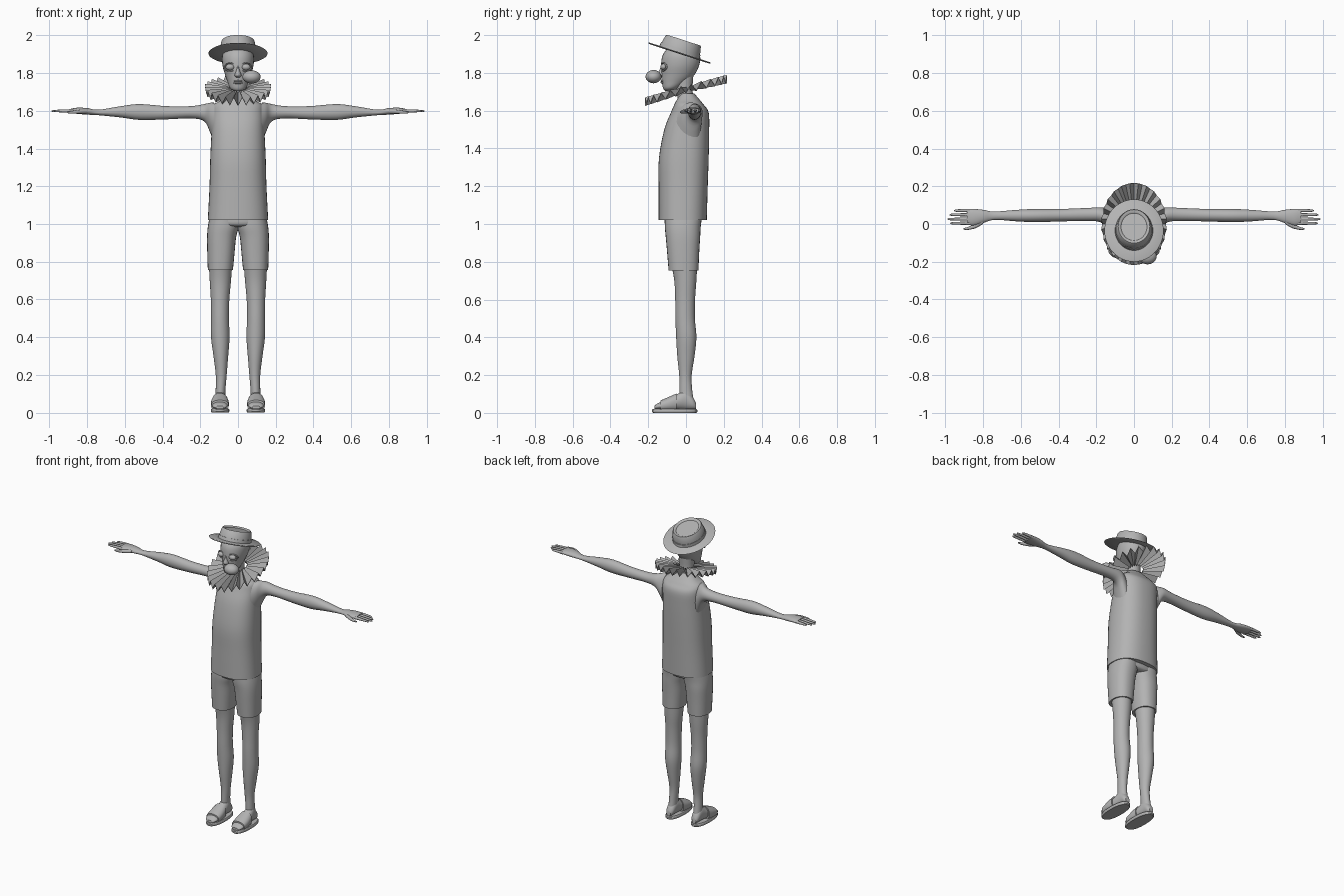
import bpy, bmesh, math
from mathutils import Vector, Matrix

cube = bpy.data.objects.get("Cube")
if cube:
    bpy.data.objects.remove(cube)

grey = bpy.data.materials.new("plain_grey")
grey.use_nodes = True
tone = (.45, .45, .45, 1)
grey.diffuse_color = tone
grey.node_tree.nodes["Principled BSDF"].inputs["Base Color"].default_value = tone


def finish(name, bm, angle=40):
    """Turn a bmesh into a named object, smooth below the given angle."""
    bmesh.ops.recalc_face_normals(bm, faces=bm.faces)
    mesh = bpy.data.meshes.new(name)
    bm.to_mesh(mesh)
    bm.free()
    mesh.materials.append(grey)
    obj = bpy.data.objects.new(name, mesh)
    bpy.context.collection.objects.link(obj)
    bpy.ops.object.select_all(action="DESELECT")
    obj.select_set(True)
    bpy.context.view_layer.objects.active = obj
    if angle:
        bpy.ops.object.shade_smooth_by_angle(angle=math.radians(angle))
    return obj


def bridge(bm, rings, cap=True, closed=True):
    for low, high in zip(rings, rings[1:]):
        count = len(low)
        for i in range(count if closed else count - 1):
            j = (i + 1) % count
            bm.faces.new((low[i], low[j], high[j], high[i]))
    if cap:
        bm.faces.new(rings[0])
        bm.faces.new(rings[-1])


def smooth_rows(rows, steps):
    """Catmull-Rom blend between neighbouring cross-sections."""
    rows = [Vector(r) for r in rows]
    out = []
    for i in range(len(rows) - 1):
        p, q = rows[i], rows[i + 1]
        m = (q - rows[i - 1]) / 2 if i else q - p
        n = (rows[i + 2] - p) / 2 if i + 2 < len(rows) else q - p
        for k in range(steps):
            t = k / steps
            s = t * t
            c = s * t
            out.append(p * (2*c - 3*s + 1) + m * (c - 2*s + t) + q * (3*s - 2*c) + n * (c - s))
    return out + [rows[-1]]


def loft(name, axis, rows, side=1, power=2, steps=4, count=28):
    """Rows hold the place along the axis, then min and max of the other two."""
    bm = bmesh.new()
    rings = []
    for t, a0, a1, b0, b1 in smooth_rows(rows, steps):
        ring = []
        for i in range(count):
            ang = math.tau * i / count
            c, s = math.cos(ang), math.sin(ang)
            a = (a0 + a1) / 2 + (a1 - a0) / 2 * math.copysign(abs(c) ** (2 / power), c)
            b = (b0 + b1) / 2 + (b1 - b0) / 2 * math.copysign(abs(s) ** (2 / power), s)
            x, y, z = {"x": (t, a, b), "y": (a, t, b), "z": (a, b, t)}[axis]
            ring.append(bm.verts.new((x * side, y, z)))
        rings.append(ring)
    bridge(bm, rings)
    return finish(name, bm)


def centred(rows):
    """Expand (height, half width, front, back) to a symmetric loft row."""
    return [(z, -w, w, f, b) for z, w, f, b in rows]


def ball(name, place, radii):
    bm = bmesh.new()
    bmesh.ops.create_uvsphere(bm, u_segments=24, v_segments=14, radius=1,
                              matrix=Matrix.LocRotScale(Vector(place), None, Vector(radii)))
    return finish(name, bm)


def revolve(name, profile, place, tilt, stretch, count=48):
    """Turn a (radius, height) profile into an oval, tilted solid."""
    bm = bmesh.new()
    rings = [[bm.verts.new((r * stretch * math.cos(math.tau * i / count),
                            r * math.sin(math.tau * i / count), h)) for i in range(count)]
             for r, h in profile]
    bridge(bm, rings)
    obj = finish(name, bm)
    obj.location = place
    obj.rotation_euler.x = math.radians(tilt)
    return obj


# Sleeveless shirt
loft("shirt", "z", centred([
    (1.02, .16, -.145, .11), (1.2, .151, -.145, .115), (1.35, .147, -.143, .12),
    (1.5, .14, -.115, .123), (1.59, .137, -.08, .12), (1.63, .13, -.063, .095),
    (1.655, .095, -.05, .075), (1.69, .055, -.03, .045)]), power=2.4, count=40)

# Neck and head
loft("neck", "z", centred([(1.64, .055, -.04, .055), (1.7, .045, -.05, .035),
                           (1.8, .05, -.07, .04)]))
loft("head", "z", centred([
    (1.705, .018, -.112, -.07), (1.72, .042, -.122, -.04), (1.755, .056, -.128, .01),
    (1.79, .068, -.13, .045), (1.84, .082, -.132, .07), (1.89, .084, -.125, .075),
    (1.93, .07, -.1, .06)]))
loft("bridge_of_nose", "z", centred([(1.778, .012, -.135, -.1), (1.79, .018, -.15, -.1),
                                     (1.82, .009, -.138, -.1), (1.85, .006, -.13, -.1)]))
for part, height in (("lower_lip", 1.748), ("upper_lip", 1.757)):
    ball(part, (0, -.124, height), (.024, .011, .006))
ball("clown_nose", (.072, -.172, 1.78), (.048, .042, .035))

# Tilted straw hat
seat = (0, -.035, 1.905)
revolve("hat_brim", [(.08, -.004), (.168, -.004), (.174, 0), (.168, .004), (.08, .004)],
        seat, -18, .9)
revolve("hat_crown", [(.11, 0), (.107, .025), (.098, .066), (.093, .072), (.083, .07),
                      (.076, .064)], seat, -18, .9)
revolve("hat_band", [(.112, .003), (.1095, .024), (.09, .024)], seat, -18, .9)

# Pleated collar
bm = bmesh.new()
pleats = 24
inner, outer = [], []
for i in range(pleats * 2):
    ang = math.tau * i / (pleats * 2)
    fold = 1 if i % 2 else -1
    for ring, rx, ry, depth in ((inner, .05, .05, .008), (outer, .172, .217, .021)):
        x, y = rx * math.cos(ang), ry * math.sin(ang)
        y += .01 if ring is inner else 0
        slope = .25 if y > 0 else .3
        ring.append(bm.verts.new((x * (1 + fold * .02), y, 1.713 + slope * y + fold * depth)))
bridge(bm, [inner, outer], cap=False)
ruff = finish("pleated_collar", bm, 0)
thick = ruff.modifiers.new("cloth", "SOLIDIFY")
thick.thickness = .004
thick.offset = 0

# Waist of the shorts
loft("shorts_waist", "z", centred([(.985, .1, -.085, .06), (1.0, .15, -.112, .078),
                                   (1.06, .15, -.112, .085)]), power=2.4)

for side, word in ((1, "left"), (-1, "right")):
    # Eye with its rim
    ball(word + "_eye", (side * .042, -.118, 1.832), (.024, .018, .017))
    bm = bmesh.new()
    rings = []
    for i in range(24):
        u = math.tau * i / 24
        rings.append([])
        for k in range(8):
            v = math.tau * k / 8
            grow = 1 + .16 * math.cos(v)
            rings[-1].append(bm.verts.new((
                side * (.042 + .028 * grow * math.cos(u)),
                -.122 + .018 * max(0, math.cos(u)) + .005 * math.sin(v),
                1.832 + .021 * grow * math.sin(u))))
    bridge(bm, rings + rings[:1], cap=False)
    finish(word + "_eye_rim", bm)

    # Arm and palm
    loft(word + "_arm", "x", [
        (.125, -.05, .08, 1.42, 1.643), (.148, -.025, .085, 1.485, 1.643),
        (.18, .01, .088, 1.545, 1.636), (.25, .016, .085, 1.56, 1.625),
        (.38, .014, .08, 1.555, 1.625), (.52, .01, .08, 1.552, 1.636),
        (.62, .014, .075, 1.565, 1.625), (.74, .022, .066, 1.577, 1.606),
        (.8, .005, .075, 1.58, 1.615), (.85, -.008, .08, 1.584, 1.617),
        (.885, -.002, .08, 1.588, 1.612)], side)

    # Fingers and thumb
    for finger, y, tip in (("little", .071, .955), ("ring", .049, .978),
                           ("middle", .026, .988), ("index", .004, .975)):
        loft(f"{word}_{finger}_finger", "x", [
            (.87, y - .009, y + .009, 1.59, 1.61), (.92, y - .008, y + .008, 1.592, 1.608),
            (tip - .01, y - .006, y + .006, 1.593, 1.605),
            (tip, y - .002, y + .002, 1.597, 1.601)], side, count=10, steps=2)
    loft(word + "_thumb", "x", [
        (.8, 0, .03, 1.585, 1.608), (.84, -.022, .003, 1.585, 1.606),
        (.88, -.031, -.015, 1.585, 1.6), (.905, -.03, -.022, 1.588, 1.596)],
        side, count=12)

    # Shorts leg and bare leg
    loft(word + "_shorts_leg", "z", [
        (.755, .027, .16, -.092, .066), (.85, .018, .163, -.1, .07),
        (.93, .01, .164, -.107, .075), (.985, -.004, .16, -.112, .078),
        (1.04, -.004, .15, -.112, .085)], side, power=2.3)
    loft(word + "_leg", "z", [
        (.07, .068, .12, -.035, .04), (.13, .066, .118, -.035, .032),
        (.2, .06, .118, -.036, .03), (.3, .052, .13, -.046, .045),
        (.4, .045, .143, -.052, .055), (.5, .048, .143, -.056, .047),
        (.6, .046, .144, -.057, .048), (.7, .037, .15, -.062, .055),
        (.8, .03, .155, -.08, .06)], side)

    # Foot and open-backed sandal
    loft(word + "_foot", "y", [
        (.052, .08, .11, .02, .055), (.035, .068, .12, .018, .085),
        (0, .064, .124, .018, .12), (-.04, .06, .13, .018, .103),
        (-.1, .055, .138, .018, .072), (-.15, .058, .134, .018, .05),
        (-.168, .075, .118, .02, .036)], side)
    loft(word + "_sandal_sole", "z", [
        (0, .05, .14, -.175, .055), (.005, .046, .144, -.18, .06),
        (.016, .046, .144, -.18, .06), (.021, .05, .14, -.175, .055)],
        side, power=2.3, steps=1, count=32)
    loft(word + "_sandal_strap", "y", [
        (-.05, .053, .139, .008, .103), (-.09, .048, .144, .008, .085),
        (-.135, .05, .142, .008, .066)], side, power=2.3)
